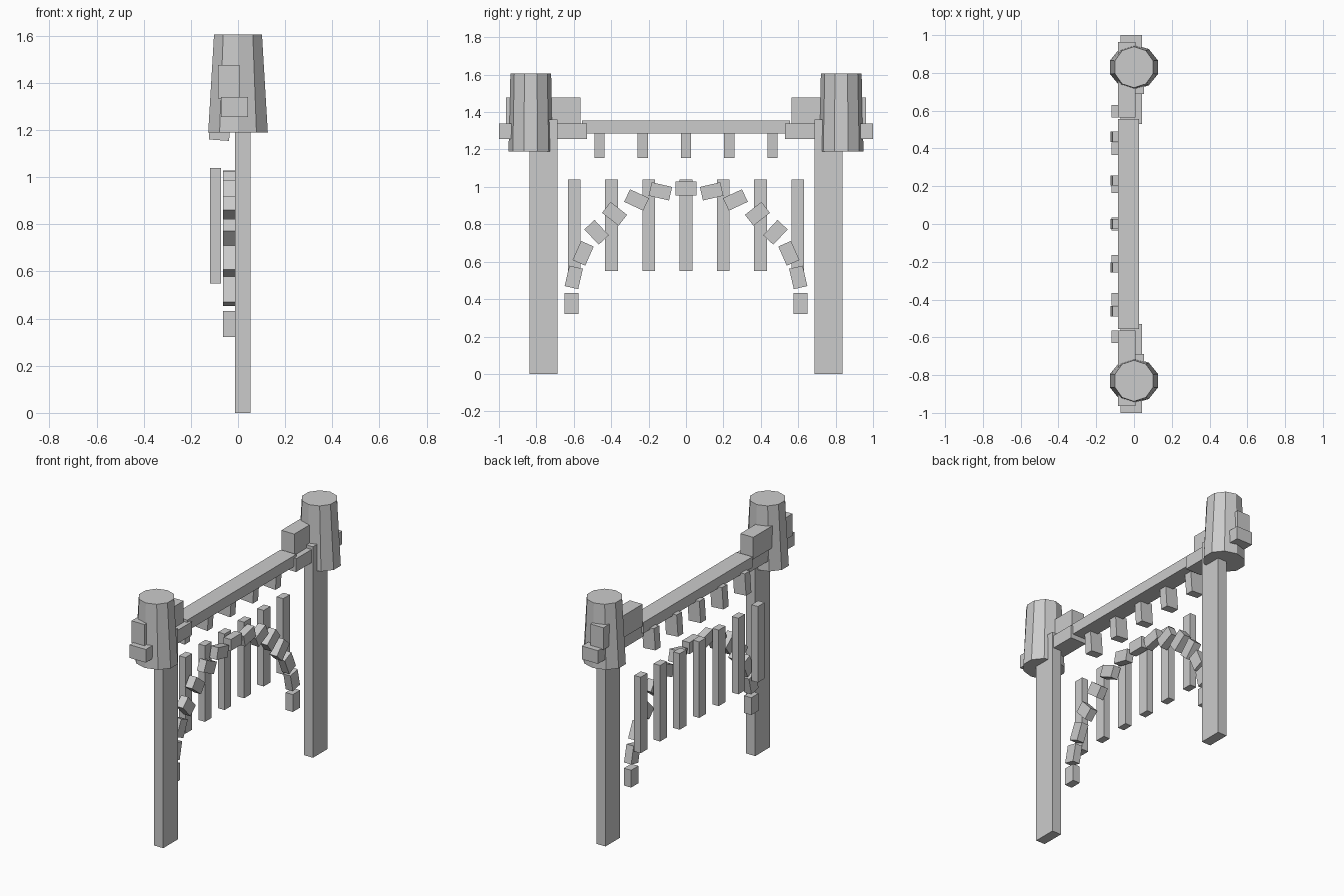
import bpy, bmesh
from math import radians, sin, cos, pi

if "Cube" in bpy.data.objects:
    bpy.data.objects.remove(bpy.data.objects["Cube"])


def box(name, x, y, z, rot=(0, 0, 0)):
    """Box from (min, max) ranges, turned about its own centre."""
    bpy.ops.mesh.primitive_cube_add(
        size=1, location=[(a + b) / 2 for a, b in (x, y, z)],
        rotation=[radians(r) for r in rot])
    o = bpy.context.object
    o.name = name
    o.scale = [b - a for a, b in (x, y, z)]
    return o


def sided_box(name, x, y, z, s):
    """Box mirrored to side s (+1 or -1) along y."""
    return box(name, x, sorted((y[0] * s, y[1] * s)), z)


def turret(name, yc):
    """Ten-sided tapered cap."""
    bm = bmesh.new()
    rings = []
    for rx, ry, z in ((0.133, 0.119, 1.19), (0.107, 0.109, 1.605)):
        rings.append([bm.verts.new((rx * sin(k * pi / 5), yc + ry * cos(k * pi / 5), z))
                      for k in range(10)])
    low, high = rings
    for k in range(10):
        j = (k + 1) % 10
        bm.faces.new((low[k], low[j], high[j], high[k]))
    bm.faces.new(low)
    bm.faces.new(high)
    bmesh.ops.recalc_face_normals(bm, faces=bm.faces)
    me = bpy.data.meshes.new(name)
    bm.to_mesh(me)
    bm.free()
    bpy.context.collection.objects.link(bpy.data.objects.new(name, me))


# Posts, caps and the stepped blocks carrying the beam
for s, side in ((1, "back"), (-1, "front")):
    sided_box(side + "_post", (-0.012, 0.053), (0.688, 0.837), (0, 1.36), s)
    turret(side + "_turret", 0.83 * s)
    sided_box(side + "_upper_block", (-0.085, 0.007), (0.563, 0.963), (1.335, 1.477), s)
    sided_box(side + "_lower_block", (-0.072, 0.043), (0.53, 1.0), (1.255, 1.34), s)

# Cross beam
box("beam", (-0.085, 0.027), (-0.555, 0.555), (1.285, 1.355))

# Hanging pegs below the beam
for i in range(-2, 3):
    y = i * 0.231
    box("beam_peg", (-0.119, -0.033), (y - 0.027, y + 0.027), (1.157, 1.295), (0, 4, 0))

# Upright slats behind the arch
for i in range(-3, 4):
    y = i * 0.199
    box("slat", (-0.118, -0.072), (y - 0.034, y + 0.034), (0.55, 1.04))

# Arch stones: y, z, tilt of the long side
stones = [(0, .992, 0), (.137, .976, 13), (.264, .93, 25), (.382, .856, 38),
          (.478, .757, 47), (.55, .645, 114), (.6, .516, 103), (.612, .377, 90)]
for y, z, a in stones:
    for s in ((1, -1) if y else (1,)):
        box("arch_stone", (-0.063, -0.012), (y * s - 0.056, y * s + 0.056),
            (z - 0.037, z + 0.037), (a * s, 0, 0))
